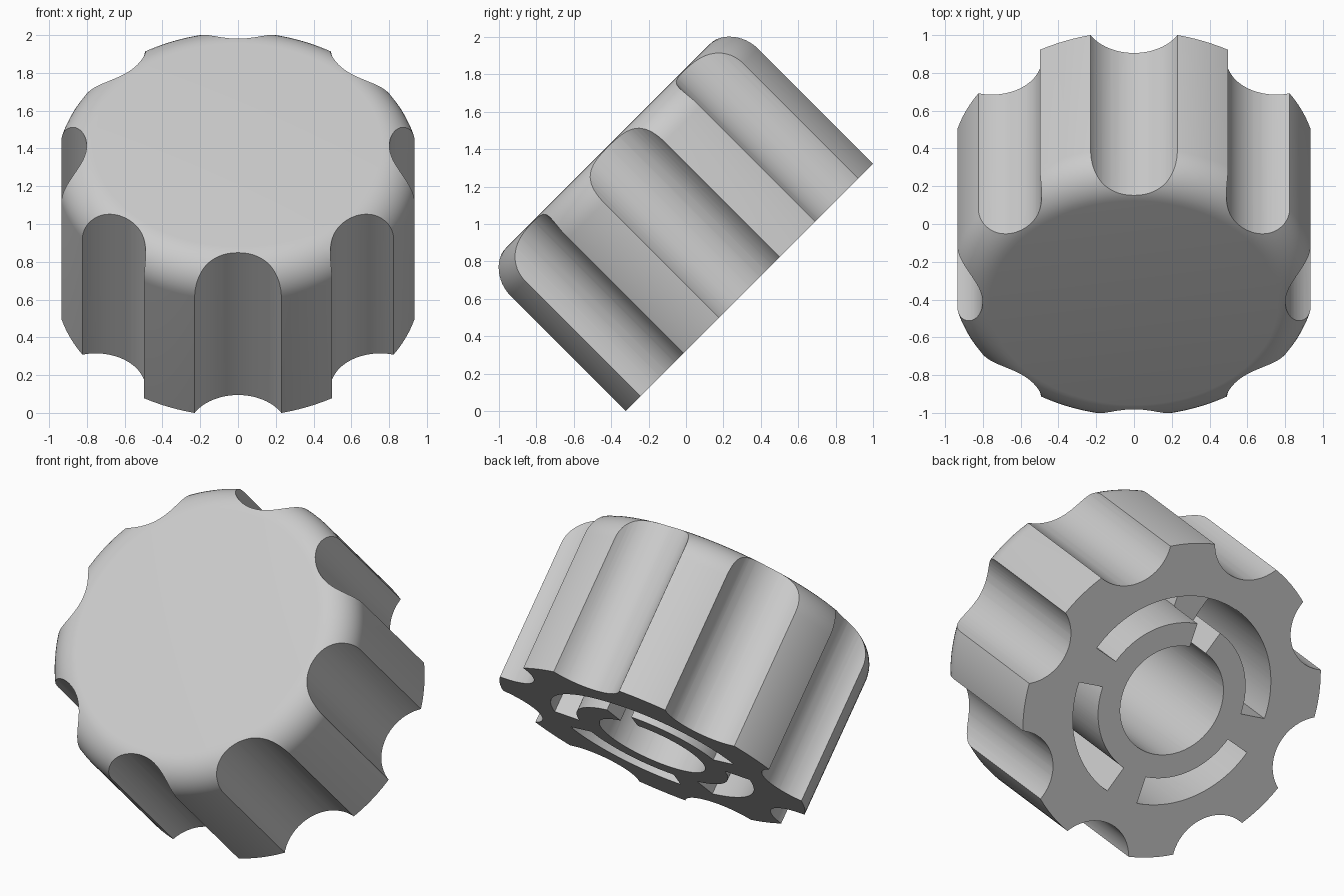
import bpy, bmesh
from math import sin, cos, pi, radians
from mathutils import Matrix

cube = bpy.data.objects.get("Cube")
if cube:
    bpy.data.objects.remove(cube, do_unlink=True)

R, H, FILLET = 0.963, 1.07, 0.2          # knob radius, height, top rounding
HOLE, SLOT_IN, SLOT_OUT = 0.334, 0.477, 0.64

grey = bpy.data.materials.new("light_grey")
grey.use_nodes = True
colour = (0.6, 0.6, 0.6, 1)
grey.diffuse_color = colour
grey.node_tree.nodes["Principled BSDF"].inputs["Base Color"].default_value = colour


def make(name, bm):
    bmesh.ops.recalc_face_normals(bm, faces=bm.faces)
    mesh = bpy.data.meshes.new(name)
    bm.to_mesh(mesh)
    bm.free()
    mesh.materials.append(grey)
    obj = bpy.data.objects.new(name, mesh)
    bpy.context.collection.objects.link(obj)
    return obj


def prism(name, outline, z0, z1):
    """Extrude a closed flat outline from z0 to z1."""
    bm = bmesh.new()
    face = bm.faces.new([bm.verts.new((x, y, z0)) for x, y in outline])
    top = bmesh.ops.extrude_face_region(bm, geom=[face])["geom"]
    bmesh.ops.translate(bm, vec=(0, 0, z1 - z0),
                        verts=[v for v in top if isinstance(v, bmesh.types.BMVert)])
    return make(name, bm)


def arc(r, a0, a1, n, cx=0, cy=0):
    return [(cx + r * cos(radians(a0 + (a1 - a0) * i / n)),
             cy + r * sin(radians(a0 + (a1 - a0) * i / n))) for i in range(n + 1)]


def sector(r0, r1, a0, a1, n=24):
    return arc(r1, a0, a1, n) + arc(r0, a1, a0, n)


# Knob body: rounded profile revolved round the axis
bm = bmesh.new()
profile = [(0, 0), (R, 0)] + arc(FILLET, 0, 90, 12, R - FILLET, H - FILLET) + [(0, H)]
verts = [bm.verts.new((r, 0, z)) for r, z in profile]
edges = [bm.edges.new(pair) for pair in zip(verts, verts[1:])]
bmesh.ops.spin(bm, geom=verts + edges, axis=(0, 0, 1), cent=(0, 0, 0),
               angle=2 * pi, steps=128, use_duplicate=False)
bmesh.ops.remove_doubles(bm, verts=bm.verts, dist=1e-4)
knob = make("knob", bm)

# Cutters: finger grooves, shaft hole, ring slots and the notch in the upper web
cutters = []
for i in range(8):
    a = i * pi / 4
    ring = arc(0.264, 0, 360, 64, 1.065 * cos(a), 1.065 * sin(a))[:-1]
    cutters.append(prism("groove_cutter", ring, -0.2, H + 0.2))
cutters.append(prism("hole_cutter", arc(HOLE, 0, 360, 64)[:-1], -0.1, 0.99))
for i in range(4):
    cutters.append(prism("slot_cutter", sector(SLOT_IN, SLOT_OUT, 10 + 90 * i, 80 + 90 * i),
                         -0.1, 0.95))
cutters.append(prism("notch_cutter", sector(0.25, SLOT_OUT - 0.002, 79.7, 100.3, 8), -0.12, 0.3))

bpy.context.view_layer.objects.active = knob
for cutter in cutters:
    cutter.hide_render = True
    mod = knob.modifiers.new("cut", "BOOLEAN")
    mod.operation = "DIFFERENCE"
    mod.solver = "EXACT"
    mod.object = cutter
    bpy.ops.object.modifier_apply(modifier=mod.name)
    bpy.data.objects.remove(cutter, do_unlink=True)

# Tilt the knob so its cap faces front and up
knob.data.transform(Matrix.Translation((0, 0.339, 0.661)) @ Matrix.Rotation(pi / 4, 4, "X"))

bpy.ops.object.select_all(action="DESELECT")
knob.select_set(True)
bpy.ops.object.shade_smooth_by_angle(angle=radians(25))
